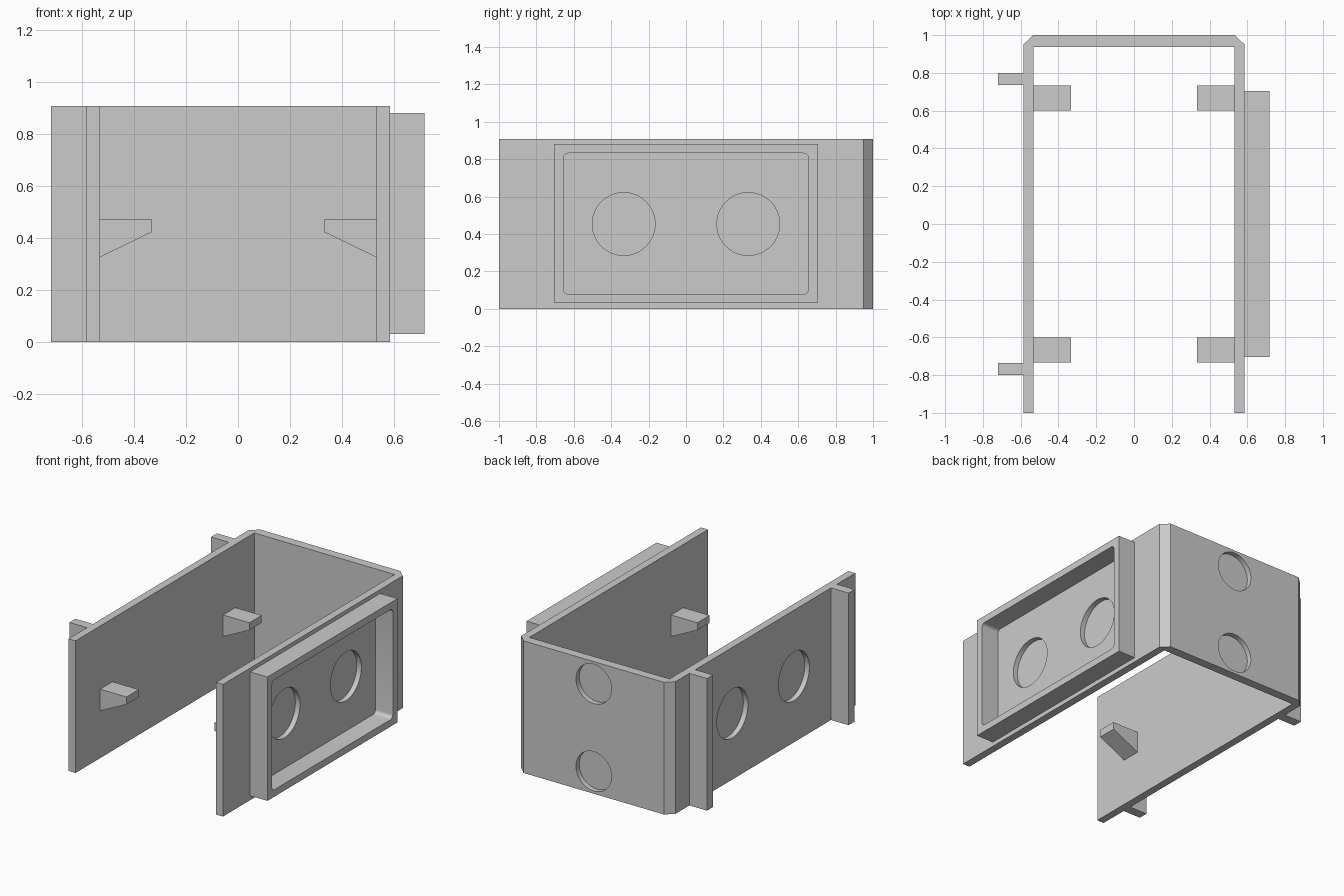
import bpy, bmesh
from math import radians
from mathutils import Matrix, Vector

cube = bpy.data.objects.get("Cube")
if cube:
    bpy.data.objects.remove(cube, do_unlink=True)

grey = bpy.data.materials.new("plain grey")
grey.use_nodes = True
GREY = (0.6, 0.6, 0.6, 1)
grey.diffuse_color = GREY
grey.node_tree.nodes["Principled BSDF"].inputs["Base Color"].default_value = GREY

HEIGHT = 0.907
INNER, OUTER = 0.533, 0.586   # faces of the side walls
DEPTH = 0.035                 # depth of the round recesses


def finish(name, bm):
    bmesh.ops.recalc_face_normals(bm, faces=bm.faces)
    mesh = bpy.data.meshes.new(name)
    bm.to_mesh(mesh)
    bm.free()
    mesh.materials.append(grey)
    ob = bpy.data.objects.new(name, mesh)
    bpy.context.collection.objects.link(ob)
    return ob


def prism(name, outline, offset):
    """Extrude a flat outline of 3D points along an offset."""
    bm = bmesh.new()
    face = bm.faces.new([bm.verts.new(p) for p in outline])
    new = bmesh.ops.extrude_face_region(bm, geom=[face])["geom"]
    verts = [g for g in new if isinstance(g, bmesh.types.BMVert)]
    bmesh.ops.translate(bm, verts=verts, vec=Vector(offset))
    return finish(name, bm)


def box(name, low, high):
    (x0, y0, z0), (x1, y1, z1) = low, high
    return prism(name, [(x0, y0, z0), (x1, y0, z0), (x1, y1, z0), (x0, y1, z0)],
                 (0, 0, z1 - z0))


def disc_cutter(centre, radius, axis):
    """Round cutter sunk to the recess depth on both sides of a surface."""
    bm = bmesh.new()
    turn = Matrix.Rotation(radians(90), 4, "Y" if axis == "x" else "X")
    bmesh.ops.create_cone(bm, cap_ends=True, segments=48, radius1=radius,
                          radius2=radius, depth=2 * DEPTH,
                          matrix=Matrix.Translation(centre) @ turn)
    return finish("recess_cutter", bm)


def cut(ob, cutter):
    cutter.hide_render = True
    mod = ob.modifiers.new("cut", "BOOLEAN")
    mod.operation = "DIFFERENCE"
    mod.solver = "EXACT"
    mod.object = cutter
    bpy.context.view_layer.objects.active = ob
    bpy.ops.object.modifier_apply(modifier=mod.name)
    bpy.data.objects.remove(cutter, do_unlink=True)


# U-shaped wall with chamfered rear corners
half = [(INNER, 0.938), (INNER, -1), (OUTER, -1), (OUTER, 0.95), (INNER, 1)]
outline = half + [(-x, y) for x, y in reversed(half)]
wall = prism("channel_wall", [(x, y, 0) for x, y in outline], (0, 0, HEIGHT))

# Blind round recesses in the sides and the back
for side in (-1, 1):
    for y in (-0.333, 0.333):
        cut(wall, disc_cutter((side * OUTER, y, HEIGHT / 2), 0.168, "x"))
    cut(wall, disc_cutter((0, 1, HEIGHT / 2 + side * 0.3), 0.135, "y"))

# Rectangular frame on the left side, with a round-cornered opening
frame = box("side_frame", (OUTER, -0.705, 0.03), (0.717, 0.705, 0.88))
opening = box("opening_cutter", (OUTER - 0.1, -0.655, 0.078), (0.85, 0.655, 0.832))
bm = bmesh.new()
bm.from_mesh(opening.data)
edges = [e for e in bm.edges if abs(e.verts[0].co.x - e.verts[1].co.x) > 0.1]
bmesh.ops.bevel(bm, geom=edges, offset=0.027, segments=5, profile=0.5, affect="EDGES")
bm.to_mesh(opening.data)
bm.free()
cut(frame, opening)

# Upright ribs on the right side, and wedge pegs inside both walls
for end, y in (("front", -1), ("rear", 1)):
    y0, y1 = sorted((y * 0.735, y * 0.8))
    box(end + "_rib", (-0.72, y0, 0), (-OUTER, y1, HEIGHT))
    for side, s in (("left", 1), ("right", -1)):
        profile = [(INNER, 0.325), (INNER, 0.473), (0.333, 0.473), (0.333, 0.422)]
        prism(f"{end}_{side}_peg", [(s * x, y * 0.6, z) for x, z in profile],
              (0, y * 0.133, 0))

# Smooth only the round recess walls and corners
for ob in (wall, frame):
    bpy.ops.object.select_all(action="DESELECT")
    ob.select_set(True)
    bpy.context.view_layer.objects.active = ob
    bpy.ops.object.shade_smooth_by_angle(angle=radians(25))
